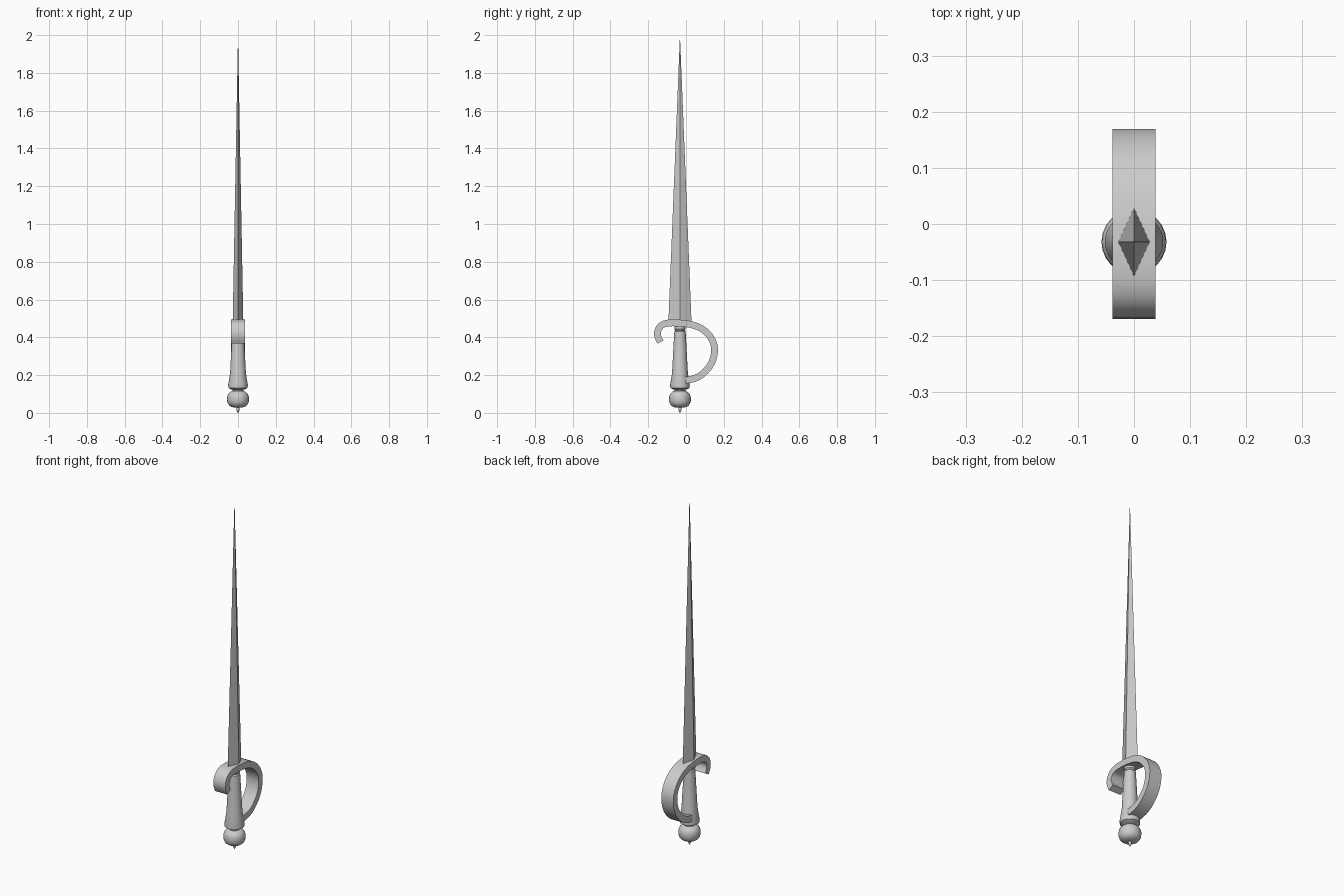
import bpy, bmesh, math
from mathutils import Vector

if "Cube" in bpy.data.objects:
    bpy.data.objects.remove(bpy.data.objects["Cube"])

AXIS_Y = -0.032  # blade and grip axis


def make_object(name, bm, smooth=None):
    bmesh.ops.recalc_face_normals(bm, faces=bm.faces)
    mesh = bpy.data.meshes.new(name)
    bm.to_mesh(mesh)
    bm.free()
    ob = bpy.data.objects.new(name, mesh)
    bpy.context.collection.objects.link(ob)
    if smooth:
        bpy.ops.object.select_all(action='DESELECT')
        ob.select_set(True)
        bpy.context.view_layer.objects.active = ob
        bpy.ops.object.shade_smooth_by_angle(angle=math.radians(smooth))
    return ob


def lathe(name, profile, sides=24):
    """Turn (radius, z) points around the sword axis, capping both ends."""
    bm = bmesh.new()
    rings = []
    for r, z in profile:
        rings.append([bm.verts.new((r * math.cos(a), AXIS_Y + r * math.sin(a), z))
                      for a in (2 * math.pi * i / sides for i in range(sides))])
    for a, b in zip(rings, rings[1:]):
        for i in range(sides):
            j = (i + 1) % sides
            bm.faces.new((a[i], a[j], b[j], b[i]))
    bm.faces.new(rings[0])
    bm.faces.new(rings[-1])
    return make_object(name, bm, 30)


def smooth_path(points, steps):
    """Catmull-Rom curve through the points."""
    p = [Vector(q) for q in points]
    p = [2 * p[0] - p[1]] + p + [2 * p[-1] - p[-2]]
    out = []
    for a, b, c, d in zip(p, p[1:], p[2:], p[3:]):
        for k in range(steps):
            t = k / steps
            out.append(0.5 * (2 * b + (c - a) * t + (2 * a - 5 * b + 4 * c - d) * t * t
                              + (3 * b - a - 3 * c + d) * t ** 3))
    return out + [p[-2]]


# Blade: long four-sided spike with a diamond section
bm = bmesh.new()
base = [bm.verts.new((x, AXIS_Y + y, 0.485))
        for x, y in ((0.028, 0), (0, 0.061), (-0.028, 0), (0, -0.061))]
tip = bm.verts.new((0, AXIS_Y, 2.0))
for i in range(4):
    bm.faces.new((base[i], base[(i + 1) % 4], tip))
bm.faces.new(base)
make_object("blade", bm)

# Guard: flat band with a hook in front and a knuckle bow behind
path = smooth_path([(-0.135, 0.375), (-0.150, 0.405), (-0.149, 0.435), (-0.132, 0.462),
                    (-0.10, 0.475), (-0.04, 0.476), (0.03, 0.467), (0.085, 0.445),
                    (0.125, 0.408), (0.147, 0.365), (0.151, 0.325), (0.142, 0.28),
                    (0.12, 0.24), (0.085, 0.204), (0.045, 0.182), (-0.005, 0.172)], 2)
half_t, half_w = 0.018, 0.038
bm = bmesh.new()
sections = []
for i, c in enumerate(path):
    tangent = path[min(i + 1, len(path) - 1)] - path[max(i - 1, 0)]
    n = Vector((-tangent.y, tangent.x)).normalized() * half_t
    sections.append([bm.verts.new((x, q.x, q.y)) for x, q in
                     ((-half_w, c + n), (half_w, c + n), (half_w, c - n), (-half_w, c - n))])
for a, b in zip(sections, sections[1:]):
    for i in range(4):
        j = (i + 1) % 4
        bm.faces.new((a[i], a[j], b[j], b[i]))
bm.faces.new(sections[0])
bm.faces.new(sections[-1])
make_object("guard", bm, 30)

# Grip: tapered handle, flared at the foot, with a collar under the guard
lathe("grip", [(0.026, 0.105), (0.029, 0.122), (0.051, 0.132), (0.052, 0.148),
               (0.042, 0.21), (0.030, 0.43), (0.025, 0.436), (0.030, 0.443),
               (0.030, 0.454), (0.025, 0.462), (0.025, 0.475)])

# Pommel: rounded, slightly flattened ball
pommel = []
for k in range(13):
    a = -math.pi / 2 + math.pi * k / 12
    s, c = math.sin(a), max(math.cos(a), 0.03)
    pommel.append((0.058 * c ** 0.7, 0.073 + 0.046 * math.copysign(abs(s) ** 0.85, s)))
lathe("pommel", pommel)

# Small pointed nub under the pommel
lathe("pommel_nub", [(0.001, 0.0), (0.008, 0.014), (0.009, 0.022), (0.007, 0.034)], 16)
